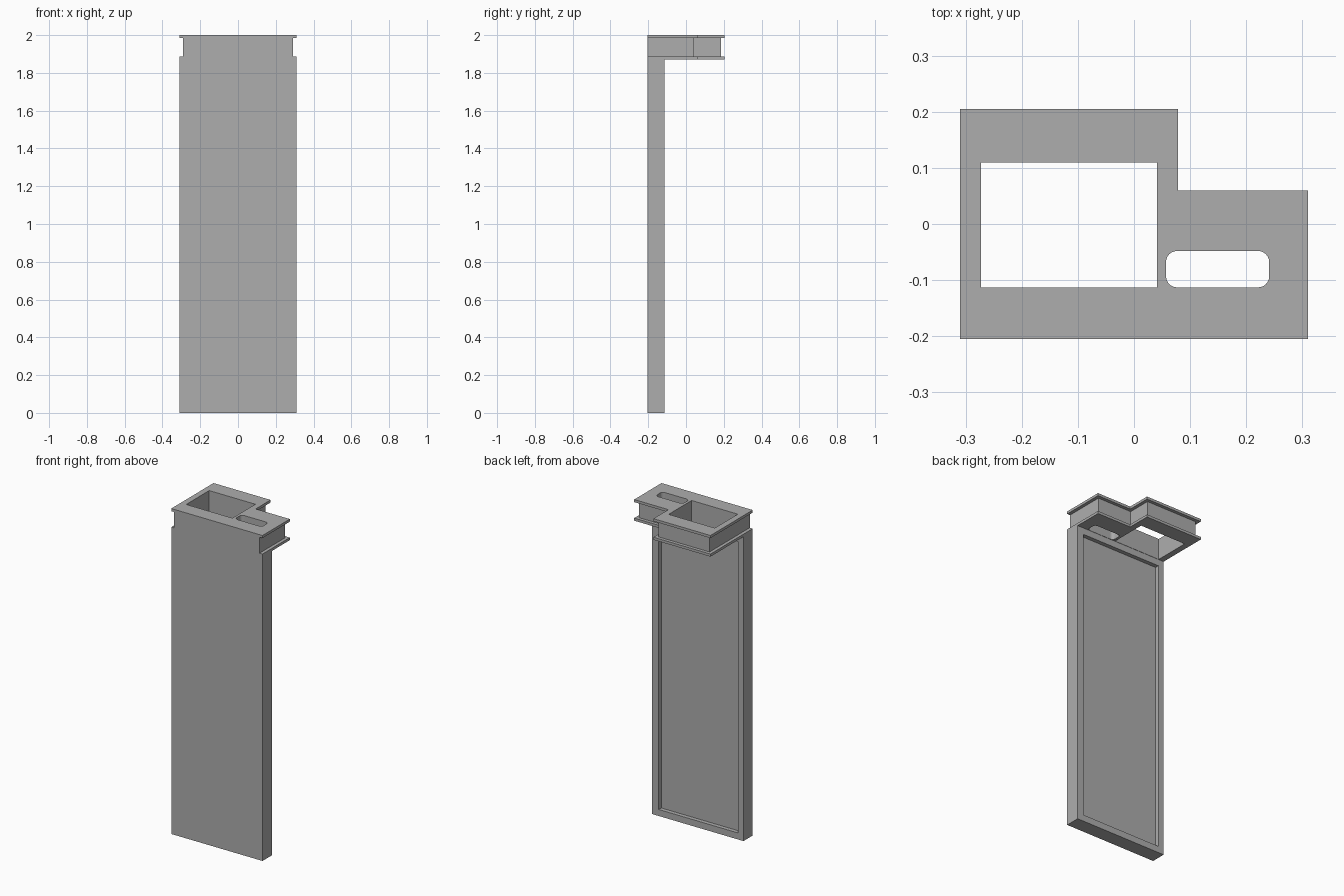
import bpy
from math import cos, sin, pi
from mathutils import Matrix

cube = bpy.data.objects.get("Cube")
if cube:
    bpy.data.objects.remove(cube, do_unlink=True)

GREY = (0.42, 0.42, 0.42, 1)
mat = bpy.data.materials.new("plain grey")
mat.use_nodes = True
mat.diffuse_color = GREY
mat.node_tree.nodes["Principled BSDF"].inputs["Base Color"].default_value = GREY


def rect(x0, x1, y0, y1):
    return [(x0, y0), (x1, y0), (x1, y1), (x0, y1)]


def rounded_rect(x0, x1, y0, y1, r, steps=6):
    centres = [(x1 - r, y1 - r), (x0 + r, y1 - r), (x0 + r, y0 + r), (x1 - r, y0 + r)]
    return [(cx + r * cos((q + i / steps) * pi / 2), cy + r * sin((q + i / steps) * pi / 2))
            for q, (cx, cy) in enumerate(centres) for i in range(steps + 1)]


def prism(name, loops, low, high, upright=False):
    """Extrude an outline with holes along z, or along y when upright."""
    curve = bpy.data.curves.new(name + " profile", "CURVE")
    curve.dimensions = "2D"
    curve.fill_mode = "BOTH"
    curve.extrude = (high - low) / 2
    for loop in loops:
        spline = curve.splines.new("POLY")
        spline.points.add(len(loop) - 1)
        for point, (x, y) in zip(spline.points, loop):
            point.co = (x, y, 0, 1)
        spline.use_cyclic_u = True
    helper = bpy.data.objects.new(name + " helper", curve)
    bpy.context.collection.objects.link(helper)
    bpy.context.view_layer.update()
    graph = bpy.context.evaluated_depsgraph_get()
    mesh = bpy.data.meshes.new_from_object(helper.evaluated_get(graph))
    bpy.data.objects.remove(helper, do_unlink=True)
    middle = (low + high) / 2
    if upright:
        mesh.transform(Matrix.Translation((0, middle, 0)) @ Matrix.Rotation(pi / 2, 4, "X"))
    else:
        mesh.transform(Matrix.Translation((0, 0, middle)))
    for face in mesh.polygons:
        face.use_smooth = False
    mesh.materials.clear()
    mesh.materials.append(mat)
    obj = bpy.data.objects.new(name, mesh)
    bpy.context.collection.objects.link(obj)
    return obj


# Overall sizes
HALF_W, FRONT, BACK = 0.31, -0.205, 0.205
SLAB_BACK, FLOOR = -0.115, -0.14
LID_BASE, LIP, TOP = 1.87, 0.016, 2.0


def lid_outline(inset):
    """Stepped outline, inset on every side but the front."""
    w, b, sx, sy = HALF_W - inset, BACK - inset, 0.078 - inset, 0.06 - inset
    return [(-w, FRONT), (w, FRONT), (w, sy), (sx, sy), (sx, b), (-w, b)]


# Tall slab: front panel and raised rim around the recessed back
outer = rect(-HALF_W, HALF_W, 0, LID_BASE)
recess = rect(-0.273, 0.266, 0.04, 1.83)
prism("front_panel", [outer], FRONT, FLOOR, upright=True)
prism("back_rim", [outer, recess], FLOOR, SLAB_BACK, upright=True)

# Head: two flanges and a narrower neck, with window and slot right through
window = rect(-0.273, 0.041, -0.113, 0.11)
slot = rounded_rect(0.057, 0.241, -0.113, -0.048, 0.02)
layers = [("lower_flange", 0, LID_BASE, LID_BASE + LIP),
          ("neck", 0.02, LID_BASE + LIP, TOP - LIP),
          ("upper_flange", 0, TOP - LIP, TOP)]
for name, inset, low, high in layers:
    prism(name, [lid_outline(inset), window, slot], low, high)
